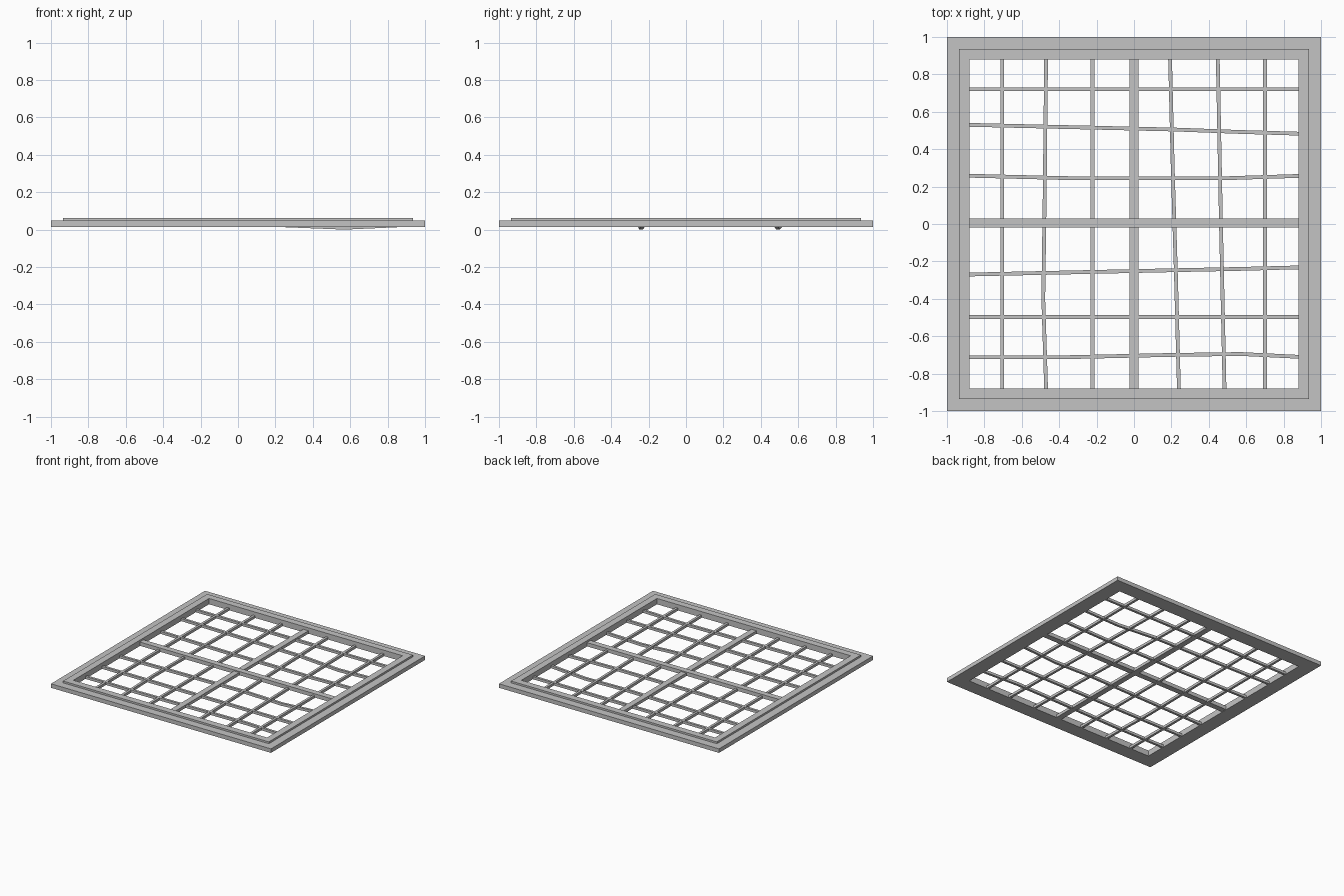
import bpy
import bmesh
from mathutils import Vector

cube = bpy.data.objects.get("Cube")
if cube:
    bpy.data.objects.remove(cube, do_unlink=True)

grey = bpy.data.materials.new("plain grey")
grey.use_nodes = True
colour = (0.55, 0.55, 0.55, 1)
grey.diffuse_color = colour
grey.node_tree.nodes["Principled BSDF"].inputs["Base Color"].default_value = colour

INNER = 0.88   # half size of the opening
BASE = 0.015   # underside of the frame


def loft(name, rings, closed=False):
    """Join matching cross-sections into one flat-shaded solid."""
    bm = bmesh.new()
    loops = [[bm.verts.new(p) for p in ring] for ring in rings]
    pairs = list(zip(loops, loops[1:]))
    if closed:
        pairs.append((loops[-1], loops[0]))
    else:
        bm.faces.new(loops[0])
        bm.faces.new(loops[-1])
    for a, b in pairs:
        for i in range(len(a)):
            j = (i + 1) % len(a)
            bm.faces.new((a[i], a[j], b[j], b[i]))
    bmesh.ops.recalc_face_normals(bm, faces=bm.faces)
    mesh = bpy.data.meshes.new(name)
    bm.to_mesh(mesh)
    bm.free()
    mesh.materials.append(grey)
    obj = bpy.data.objects.new(name, mesh)
    bpy.context.collection.objects.link(obj)
    return obj


def bar(name, path, along_x, width=0.02, bottom=0.014, height=0.021):
    """Path holds (position along, sideways offset, optional sag)."""
    rings = []
    for along, side, *sag in path:
        low = bottom - (sag[0] if sag else 0)
        section = [(s, z) for s, z in ((-1, low), (1, low),
                                       (1, low + height), (-1, low + height))]
        ring = []
        for s, z in section:
            across = side + s * width / 2
            ring.append(Vector((along, across, z) if along_x else (across, along, z)))
        rings.append(ring)
    return loft(name, rings)


# Stepped square frame
profile = [(1, BASE), (1, 0.048), (0.935, 0.048),
           (0.935, 0.063), (INNER, 0.063), (INNER, BASE)]
corners = [(1, 1), (-1, 1), (-1, -1), (1, -1)]
loft("frame", [[(cx * r, cy * r, z) for r, z in profile] for cx, cy in corners], True)

# Thin bars running front to back, some slightly bent
E = INNER
upright_paths = [
    [(-E, -0.705), (E, -0.705)],
    [(-E, -0.47), (-0.4, -0.485), (0.2, -0.477), (E, -0.47)],
    [(-E, -0.222), (E, -0.222)],
    [(-E, 0.24), (-0.3, 0.225), (0.3, 0.207), (E, 0.193)],
    [(-E, 0.484), (0, 0.465), (E, 0.448)],
    [(-E, 0.70), (E, 0.70)],
]
for n, path in enumerate(upright_paths, 1):
    bar(f"lengthwise_bar_{n}", path, False, bottom=0.013)

# Thin bars running left to right, two of them sagging
cross_paths = [
    [(-E, 0.72), (E, 0.72)],
    [(-E, 0.53), (0.22, 0.505), (0.57, 0.492, 0.014), (E, 0.483)],
    [(-E, 0.258), (-0.3, 0.244), (0.5, 0.245), (E, 0.257)],
    [(-E, -0.27), (0.22, -0.247), (0.57, -0.24, 0.014), (E, -0.232)],
    [(-E, -0.497), (E, -0.497)],
    [(-E, -0.713), (-0.4, -0.713), (0.2, -0.7), (0.57, -0.695), (E, -0.71)],
]
for n, path in enumerate(cross_paths, 1):
    bar(f"cross_bar_{n}", path, True)

# Wide central bars
bar("lengthwise_centre_bar", [(-E, 0), (E, 0)], False, 0.048, 0.015, 0.024)
bar("cross_centre_bar", [(-E, 0.006), (E, 0.006)], True, 0.048, 0.017, 0.031)
